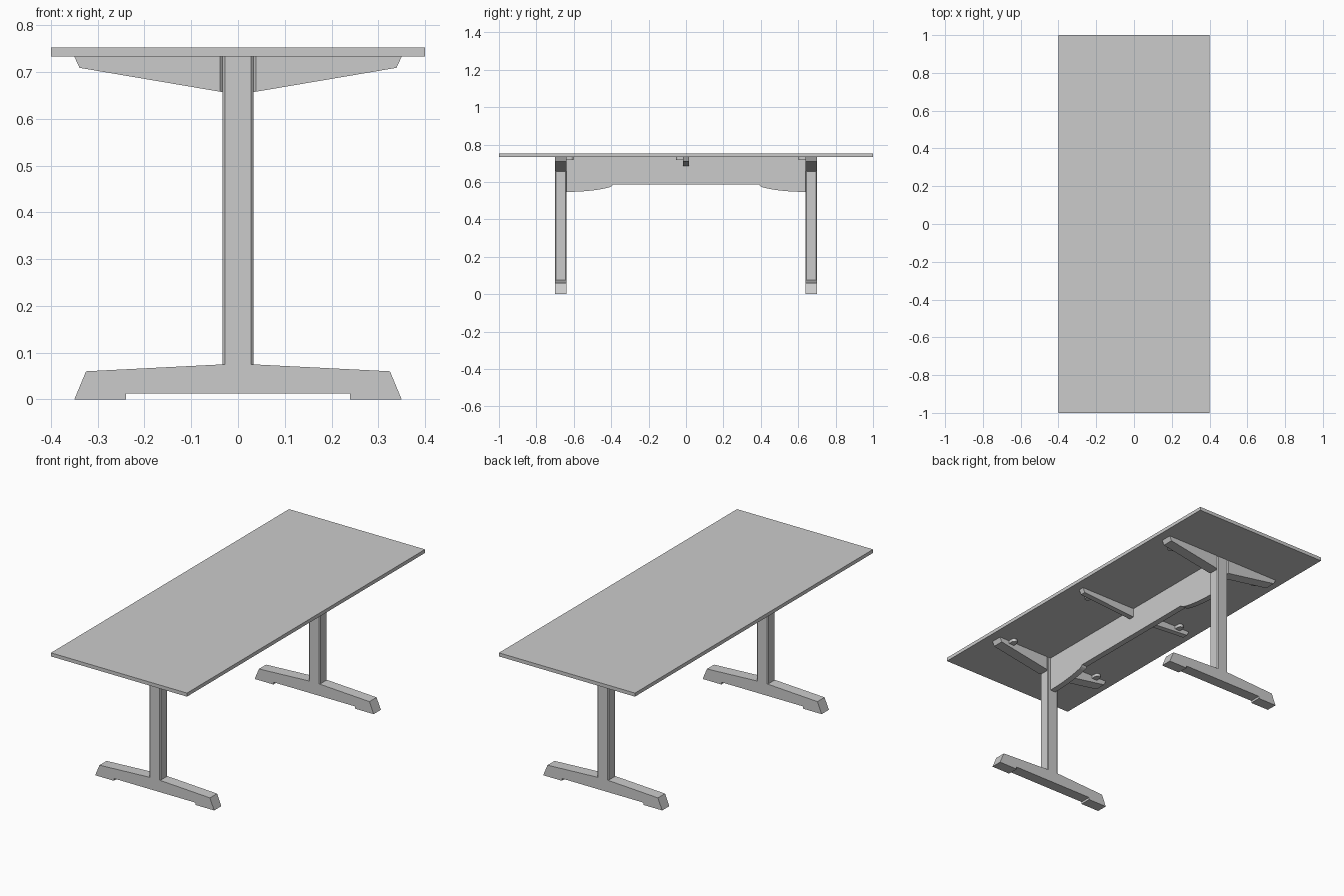
import bpy, bmesh, math

if "Cube" in bpy.data.objects:
    bpy.data.objects.remove(bpy.data.objects["Cube"])

grey = bpy.data.materials.new("warm_grey")
grey.diffuse_color = (0.6, 0.6, 0.6, 1)
grey.use_nodes = True
grey.node_tree.nodes["Principled BSDF"].inputs["Base Color"].default_value = grey.diffuse_color


def finish(name, bm):
    bmesh.ops.recalc_face_normals(bm, faces=bm.faces)
    me = bpy.data.meshes.new(name)
    bm.to_mesh(me)
    bm.free()
    me.materials.append(grey)
    ob = bpy.data.objects.new(name, me)
    bpy.context.collection.objects.link(ob)
    return ob


def extrude(name, pts, axis, lo, hi, chamfer=None):
    """Prism from a 2D outline, extruded along axis; chamfer = (edge test, size)."""
    place = {"x": lambda a, b, c: (c, a, b),
             "y": lambda a, b, c: (a, c, b),
             "z": lambda a, b, c: (a, b, c)}[axis]
    bm = bmesh.new()
    face = bm.faces.new([bm.verts.new(place(a, b, lo)) for a, b in pts])
    new = bmesh.ops.extrude_face_region(bm, geom=[face])["geom"]
    moved = [v for v in new if isinstance(v, bmesh.types.BMVert)]
    bmesh.ops.translate(bm, verts=moved, vec=place(0, 0, hi - lo))
    if chamfer:
        test, size = chamfer
        edges = [e for e in bm.edges if test(e)]
        bmesh.ops.bevel(bm, geom=edges, offset=size, segments=1, affect="EDGES")
    return finish(name, bm)


def rect(a0, a1, b0, b1):
    return [(a0, b0), (a1, b0), (a1, b1), (a0, b1)]


def upright(e):
    a, b = (v.co for v in e.verts)
    return abs(a.x - b.x) < 1e-5 and abs(a.y - b.y) < 1e-5


def mirrored(half):
    return half + [(-a, b) for a, b in reversed(half)]


UNDER, TOP = 0.733, 0.752
POST = 0.033

# Table top
extrude("table_top", rect(-0.4, 0.4, -1, 1), "z", UNDER, TOP)


def support(name, side, y0, y1, inner, z_inner, groove):
    """Tapered arm under the top; its inner end is chamfered beside a post."""
    pts = [(inner, UNDER), (0.35, UNDER), (0.339, 0.709), (inner, z_inner)]
    pts = [(side * a, b) for a, b in pts]
    near = lambda e: upright(e) and abs(abs(e.verts[0].co.x) - inner) < 1e-4
    extrude(name, pts, "y", y0, y1, (near, 0.005) if groove else None)


def clip(name, x, y, d):
    """Round-ended fixing tab reaching from y in direction d."""
    r = 0.016
    pts = [(x - r, y), (x + r, y)]
    pts += [(x + r * math.cos(t), y + d * (0.022 + r * math.sin(t)))
            for t in (math.pi * i / 8 for i in range(9))]
    extrude(name, pts, "z", 0.717, UNDER)


# Trestle at each end: foot, post, support arms and clips
foot = mirrored([(0.24, 0.012), (0.24, 0), (0.35, 0), (0.325, 0.06), (0.028, 0.075)])
for s, end in ((-1, "front"), (1, "back")):
    y0, y1 = sorted((s * 0.64, s * 0.70))
    extrude(end + "_foot", foot, "y", y0, y1)
    extrude(end + "_post", rect(-POST, POST, y0, y1), "z", 0.0745, UNDER,
            (upright, 0.005))
    for side, label in ((-1, "left"), (1, "right")):
        support(f"{end}_{label}_arm", side, y0, y1, POST, 0.657, True)
        clip(f"{end}_{label}_clip", side * 0.275, s * 0.64, -s)

# Long beam between the posts, with curved deeper ends
half = [(0.39, 0.585), (0.397, 0.577), (0.41, 0.571), (0.44, 0.564), (0.48, 0.557),
        (0.53, 0.551), (0.58, 0.548), (0.64, 0.546), (0.64, UNDER)]
extrude("beam", mirrored(half), "x", -0.016, 0.016)

# Middle arms with one clip each on opposite faces
for side, label in ((-1, "left"), (1, "right")):
    support(f"middle_{label}_arm", side, -0.015, 0.015, 0.016, 0.685, False)
    clip(f"middle_{label}_clip", side * 0.275, -side * 0.015, -side)
